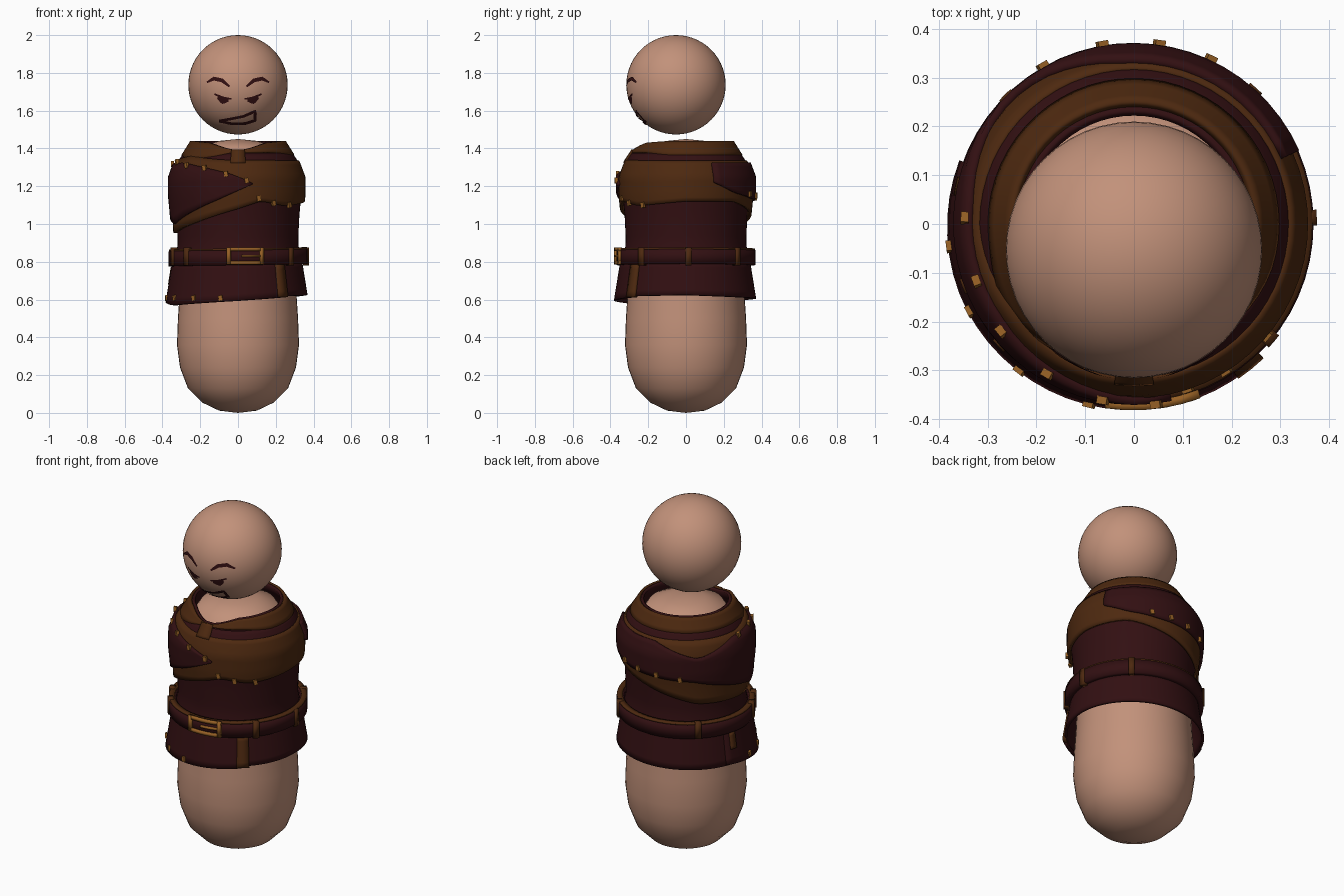
import bpy, bmesh, math
from math import radians, cos, sin
from mathutils import Matrix, Vector

if "Cube" in bpy.data.objects:
    bpy.data.objects.remove(bpy.data.objects["Cube"])


def material(name, rgb):
    m = bpy.data.materials.new(name)
    m.use_nodes = True
    m.diffuse_color = (*rgb, 1)
    m.node_tree.nodes["Principled BSDF"].inputs["Base Color"].default_value = (*rgb, 1)
    return m


SKIN = material("skin", (0.54, 0.285, 0.195))
MAROON = material("dark maroon cloth", (0.032, 0.005, 0.006))
BROWN = material("brown leather", (0.075, 0.022, 0.005))
GOLD = material("dull gold", (0.30, 0.115, 0.018))


def finish(name, bm, mat, thickness=0, angle=35):
    me = bpy.data.meshes.new(name)
    bm.to_mesh(me)
    bm.free()
    me.materials.append(mat)
    ob = bpy.data.objects.new(name, me)
    bpy.context.collection.objects.link(ob)
    if thickness:
        mod = ob.modifiers.new("thickness", 'SOLIDIFY')
        mod.thickness = thickness
        mod.offset = -1
    bpy.ops.object.select_all(action='DESELECT')
    ob.select_set(True)
    bpy.context.view_layer.objects.active = ob
    bpy.ops.object.shade_smooth_by_angle(angle=radians(angle))
    return ob


def interp(points, t):
    """Linear interpolation through sorted (position, value) pairs."""
    if t <= points[0][0]:
        return points[0][1]
    for (a, u), (b, v) in zip(points, points[1:]):
        if t <= b:
            return u + (v - u) * (t - a) / (b - a)
    return points[-1][1]


# Radius of the clothing by height
CLOTH = [(.57, .372), (.8, .335), (.9, .318), (1.05, .325), (1.15, .335),
         (1.25, .335), (1.33, .305), (1.38, .272), (1.44, .235)]


def height(edge, az):
    return interp(edge, az) if isinstance(edge, list) else edge


def shell(name, mat, low, high, start=0, end=360, offset=0.0, radius=None,
          rows=6, thickness=0.015):
    """Curved cloth panel around the body; edges are heights by angle."""
    bm = bmesh.new()
    closed = end - start == 360
    n = max(2, round((end - start) / 6))
    cols = []
    for i in range(n if closed else n + 1):
        az = start + (end - start) * i / n
        lo, hi = height(low, az), height(high, az)
        col = []
        for j in range(rows + 1):
            z = lo + (hi - lo) * j / rows
            r = (radius or interp(CLOTH, z)) + offset
            col.append(bm.verts.new((r * cos(radians(az)), r * sin(radians(az)), z)))
        cols.append(col)
    for i in range(n):
        a, b = cols[i], cols[(i + 1) % len(cols)]
        for j in range(rows):
            bm.faces.new((a[j], b[j], b[j + 1], a[j + 1]))
    return finish(name, bm, mat, thickness)


# Body: a rounded peg turned around the vertical axis
PROFILE = [(0, 0), (.1, .012), (.19, .055), (.265, .13), (.307, .24), (.323, .36), (.318, .5),
           (.308, .65), (.30, .9), (.295, 1.15), (.27, 1.3), (.2, 1.41), (.1, 1.44), (0, 1.45)]
bm = bmesh.new()
vs = [bm.verts.new((r, 0, z)) for r, z in PROFILE]
es = [bm.edges.new(p) for p in zip(vs, vs[1:])]
bmesh.ops.spin(bm, geom=vs + es, cent=(0, 0, 0), axis=(0, 0, 1), angle=math.tau, steps=48)
bmesh.ops.remove_doubles(bm, verts=bm.verts, dist=0.0005)
bmesh.ops.recalc_face_normals(bm, faces=bm.faces)
body = finish("body", bm, SKIN, angle=80)

# Head: a floating ball
HEAD, HEAD_R = Vector((0, -.053, 1.737)), 0.263
bm = bmesh.new()
bmesh.ops.create_uvsphere(bm, u_segments=48, v_segments=28, radius=HEAD_R,
                          matrix=Matrix.Translation(HEAD))
finish("head", bm, SKIN, angle=80)


# Face: thin painted strokes that follow the ball
def on_head(x, z):
    r = HEAD_R + 0.004
    dx, dz = x - HEAD.x, z - HEAD.z
    return (x, HEAD.y - math.sqrt(max(r * r - dx * dx - dz * dz, 0)), z)


def stroke(name, points):
    """Ribbon through (x, z, width) points."""
    dense = []
    for p, q in zip(points, points[1:]):
        dense += [Vector(p).lerp(Vector(q), k / 4) for k in range(4)]
    dense.append(Vector(points[-1]))
    bm = bmesh.new()
    pairs = []
    for i, p in enumerate(dense):
        d = dense[min(i + 1, len(dense) - 1)] - dense[max(i - 1, 0)]
        side = Vector((-d.y, d.x)).normalized() * p.z / 2
        pairs.append([bm.verts.new(on_head(p.x + s * side.x, p.y + s * side.y)) for s in (-1, 1)])
    for (a, b), (c, d) in zip(pairs, pairs[1:]):
        bm.faces.new((a, c, d, b))
    finish(name, bm, MAROON)


for side, label in ((-1, "right"), (1, "left")):
    stroke(label + "_eyebrow", [(side * x, z, w) for x, z, w in (
        (.165, 1.75, .008), (.127, 1.77, .02), (.085, 1.76, .02), (.045, 1.728, .01))])
    stroke(label + "_eyelid", [(side * x, z, w) for x, z, w in (
        (.125, 1.688, .008), (.08, 1.668, .014), (.035, 1.662, .008))])
    stroke(label + "_eye", [(side * x, z, w) for x, z, w in (
        (.108, 1.67, .012), (.08, 1.652, .034), (.05, 1.655, .014))])
stroke("grin", [(-.1, 1.545, .014), (-.04, 1.556, .014), (.03, 1.57, .014), (.092, 1.597, .016),
                (.09, 1.548, .016), (.04, 1.532, .014), (-.03, 1.53, .014), (-.1, 1.545, .014)])

# Tunic: upper part, skirt and overlapping skirt flap
collar_top = [(0, 1.44), (200, 1.44), (235, 1.43), (262, 1.395), (278, 1.395), (305, 1.43), (340, 1.44)]
shell("tunic", MAROON, .8, collar_top, rows=14)
skirt_hem = [(0, .625), (90, .605), (180, .59), (270, .615), (360, .625)]
shell("skirt", MAROON, skirt_hem, .8, offset=.005)
flap_hem = [(160, .60), (205, .57), (270, .595), (308, .612)]
shell("skirt_flap", MAROON, flap_hem, .8, 160, 308, offset=.014)
shell("skirt_trim", BROWN, .615, .79, 304, 314, offset=.018, thickness=.02)
shell("skirt_tab", BROWN, .68, .77, 165, 171, offset=.021)

# Shoulder wrap, collar and the strip between them
wrap_low = [(0, 1.12), (45, 1.12), (90, 1.05), (135, .97), (190, .95), (225, 1.0),
            (270, 1.08), (290, 1.12), (315, 1.095), (360, 1.12)]
wrap_top = [(0, 1.335), (180, 1.335), (215, 1.36), (255, 1.34), (360, 1.335)]
shell("shoulder_wrap", BROWN, wrap_low, wrap_top, offset=.022, rows=10)
shell("neck_strip", MAROON, 1.32, 1.375, offset=.014, rows=3)
collar_low = [(0, 1.368), (190, 1.365), (215, 1.34), (245, 1.36), (264, 1.38), (310, 1.382), (340, 1.368)]
shell("collar", BROWN, collar_low, collar_top, offset=.018, rows=4)
shell("collar_tab", BROWN, 1.325, 1.395, 263, 277, offset=.026)

# Pointed patch sweeping over the back and right shoulder
patch_low = [(24, 1.22), (45, 1.165), (72, 1.135), (130, 1.11), (180, 1.03),
             (198, 1.0), (225, 1.06), (252, 1.125), (282, 1.21)]
patch_top = [(24, 1.325), (95, 1.325), (135, 1.24), (172, 1.32), (215, 1.325),
             (240, 1.3), (262, 1.27), (276, 1.235), (282, 1.215)]
shell("shoulder_patch", MAROON, patch_low, patch_top, 24, 282, offset=.036, rows=8, thickness=.02)

# Belt with leather rim, loops and a buckle
belt_low = [(0, .79), (180, .775), (360, .79)]
belt_top = [(0, .868), (180, .855), (360, .868)]
belt_rim = [(a, z + .009) for a, z in belt_top]
shell("belt", MAROON, belt_low, belt_top, radius=.368, rows=2, thickness=.04)
shell("belt_rim", BROWN, belt_top, belt_rim, radius=.366, rows=1, thickness=.03)
for az in (2, 48, 135, 200, 222, 320):
    shell("belt_loop", BROWN, .78, .875, az - 2.5, az + 2.5, radius=.375, rows=1, thickness=.03)
for part, lo, hi, a, b in (("top", .858, .876, 261, 291), ("bottom", .786, .804, 261, 291),
                           ("right", .786, .876, 261, 264), ("left", .786, .876, 288, 291),
                           ("prong", .826, .837, 273, 288)):
    shell("buckle_" + part, GOLD, lo, hi, a, b, radius=.382, rows=1, thickness=.018)


# Gold studs along the edges: angle, distance, height
def stud(az, r, z):
    bm = bmesh.new()
    bmesh.ops.create_cube(bm, size=1, matrix=(
        Matrix.Rotation(radians(az), 4, 'Z') @ Matrix.Translation((r, 0, z))
        @ Matrix.Rotation(0.2, 4, 'X') @ Matrix.Diagonal((.016, .021, .028, 1))))
    finish("stud", bm, GOLD)


for az, z in ((178, 1.318), (200, 1.328), (219, 1.31), (240, 1.297), (260, 1.265), (277, 1.23)):
    stud(az, interp(CLOTH, z) + .038, z)
for az, z in ((65, 1.16), (82, 1.15), (100, 1.14), (120, 1.125)):
    stud(az, .373, z)
for az, z in ((288, 1.135), (302, 1.11), (320, 1.10)):
    stud(az, .355, z)
for az in (187, 208, 232, 256):
    stud(az, .38, .608)
